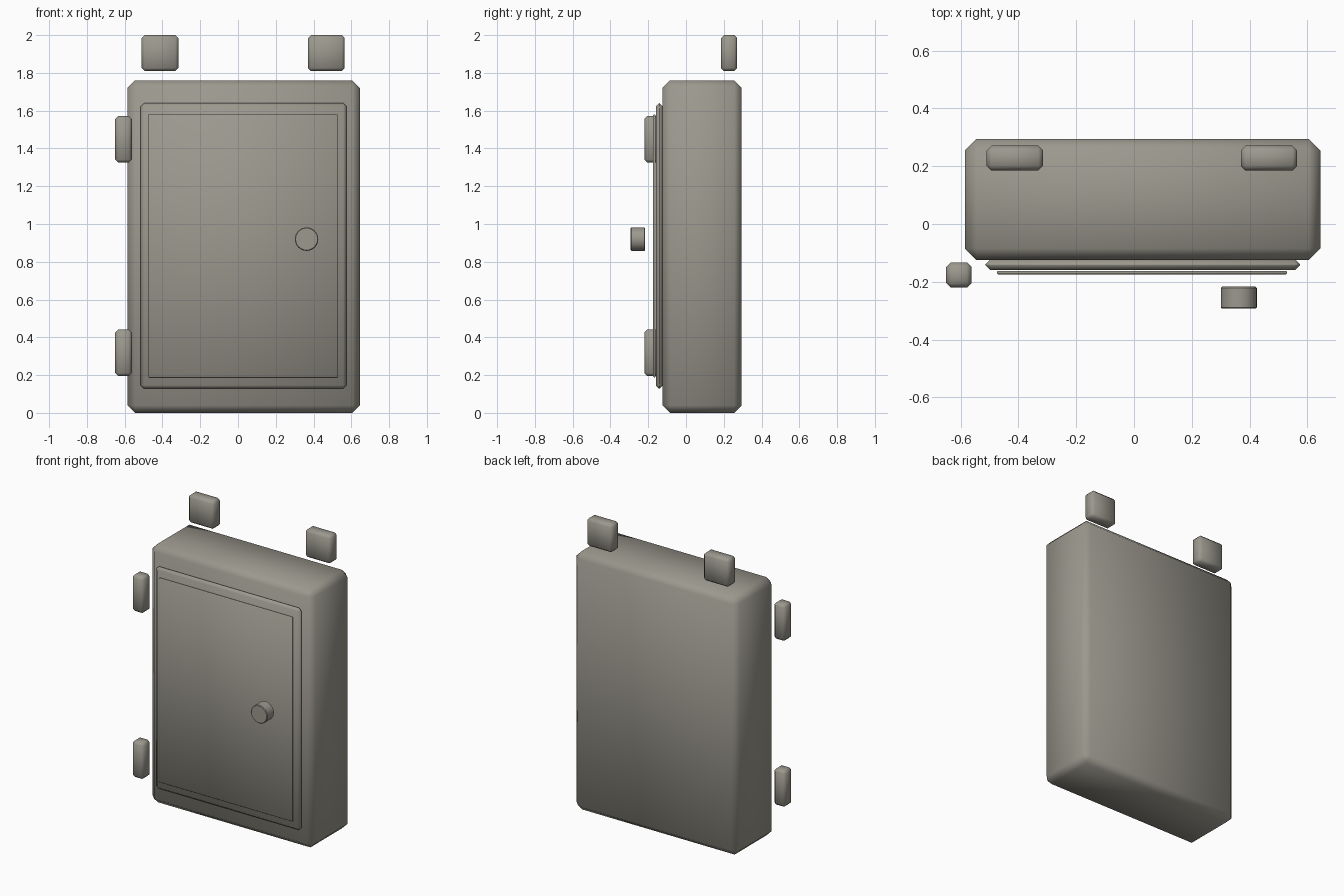
import bpy
import math

cube = bpy.data.objects.get("Cube")
if cube:
    bpy.data.objects.remove(cube, do_unlink=True)

paint = bpy.data.materials.new("warm_grey_paint")
paint.use_nodes = True
grey = (0.33, 0.315, 0.27, 1)
paint.diffuse_color = grey
paint.node_tree.nodes["Principled BSDF"].inputs["Base Color"].default_value = grey


def finish(obj, name, bevel, angle):
    """Name, paint, chamfer and smooth the active part."""
    obj.name = name
    obj.data.materials.append(paint)
    bpy.ops.object.transform_apply(location=False, rotation=True, scale=True)
    if bevel:
        mod = obj.modifiers.new("chamfer", "BEVEL")
        mod.width = bevel
        mod.segments = 1
        bpy.ops.object.modifier_apply(modifier=mod.name)
    bpy.ops.object.shade_smooth_by_angle(angle=math.radians(angle))


def box(name, x, y, z, bevel):
    """Chamfered box spanning the given ranges."""
    spans = (x, y, z)
    bpy.ops.mesh.primitive_cube_add(size=1, location=[(a + b) / 2 for a, b in spans])
    obj = bpy.context.object
    obj.scale = [b - a for a, b in spans]
    finish(obj, name, bevel, 60)


# Cabinet body, door and raised door panel
box("cabinet_body", (-0.585, 0.645), (-0.125, 0.295), (0, 1.76), 0.04)
box("door", (-0.515, 0.575), (-0.16, -0.122), (0.128, 1.64), 0.018)
box("door_panel", (-0.475, 0.53), (-0.174, -0.162), (0.188, 1.58), 0.004)

# Hinges on the right edge
for name, z in (("lower_hinge", 0.195), ("upper_hinge", 1.325)):
    box(name, (-0.65, -0.562), (-0.22, -0.133), (z, z + 0.247), 0.016)

# Mounting tabs above the back
for name, x in (("right_mounting_tab", -0.51), ("left_mounting_tab", 0.37)):
    box(name, (x, x + 0.195), (0.185, 0.271), (1.81, 2.0), 0.016)

# Round door knob
bpy.ops.mesh.primitive_cylinder_add(vertices=32, radius=0.062, depth=0.076,
                                    location=(0.363, -0.255, 0.92),
                                    rotation=(math.pi / 2, 0, 0))
finish(bpy.context.object, "door_knob", 0.004, 40)
